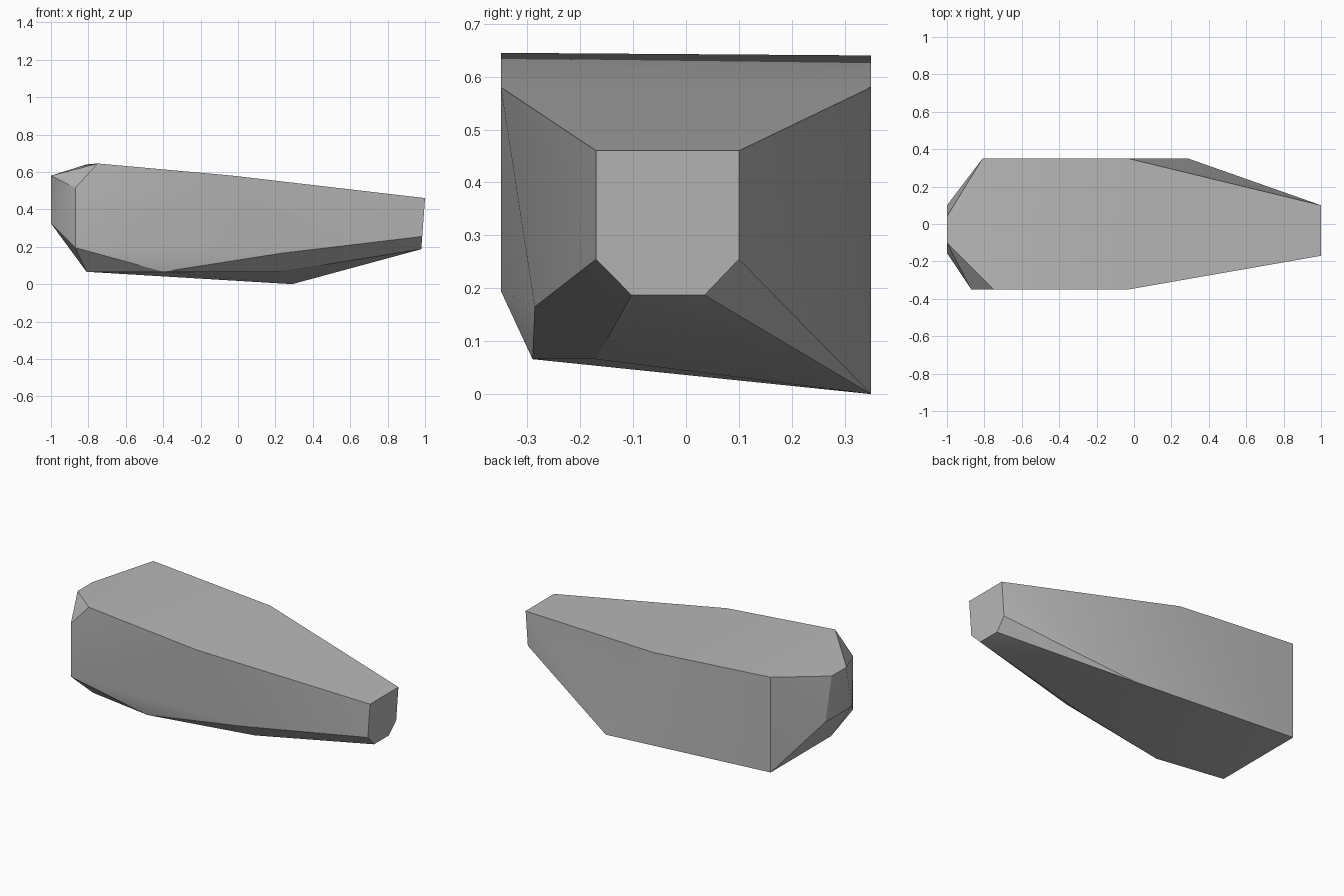
import bpy
import bmesh
import math

# Remove the default object
default = bpy.data.objects.get("Cube")
if default:
    bpy.data.objects.remove(default, do_unlink=True)


def make_material(name, color):
    material = bpy.data.materials.new(name)
    material.use_nodes = True
    material.diffuse_color = color
    shader = material.node_tree.nodes["Principled BSDF"]
    shader.inputs["Base Color"].default_value = color
    return material


def make_hull(name, points, material):
    """Wrap corner points in a faceted convex solid, merging flat facets."""
    bm = bmesh.new()
    for point in points:
        bm.verts.new(point)
    result = bmesh.ops.convex_hull(bm, input=bm.verts[:])
    unused = {g for g in result["geom_interior"] + result["geom_unused"]
              if isinstance(g, bmesh.types.BMVert) and g.is_valid}
    bmesh.ops.delete(bm, geom=list(unused), context="VERTS")
    bmesh.ops.dissolve_limit(bm, angle_limit=math.radians(1),
                             verts=bm.verts[:], edges=bm.edges[:])
    bmesh.ops.recalc_face_normals(bm, faces=bm.faces[:])
    mesh = bpy.data.meshes.new(name)
    bm.to_mesh(mesh)
    bm.free()
    mesh.materials.append(material)
    obj = bpy.data.objects.new(name, mesh)
    bpy.context.collection.objects.link(obj)
    return obj


half_width = 0.35

# Narrow end: a square facet with its lower corners cut off
narrow_end = [(1, -0.17, 0.46), (1, 0.1, 0.46),
              (0.985, -0.17, 0.255), (0.985, 0.1, 0.255),
              (0.98, -0.103, 0.187), (0.98, 0.035, 0.187)]

# Upper shoulders, where the sides start to taper
shoulders = [(-0.03, side * half_width, 0.58) for side in (-1, 1)]

# Flat back side
back_side = [(-0.81, half_width, 0.64), (-0.81, half_width, 0.066),
             (0.29, half_width, 0)]

# Front side and its cut corner towards the blunt end
front_side = [(-0.75, -half_width, 0.645), (-0.87, -half_width, 0.515),
              (-0.87, -half_width, 0.195)]

# Underside chamfers along the front
underside = [(-0.81, -0.225, 0.066), (-0.4, -0.29, 0.066),
             (0.23, -0.17, 0.066), (0.23, -0.286, 0.165)]

# Blunt end facet
blunt_end = [(-1, 0.1, 0.325), (-1, 0.04, 0.58),
             (-1, -0.1, 0.58), (-1, -0.155, 0.325)]

stone = make_material("stone grey", (0.48, 0.48, 0.48, 1))
rock = make_hull("rock", narrow_end + shoulders + back_side + front_side
                 + underside + blunt_end, stone)

# Soften shallow creases, keep the strong edges sharp
bpy.ops.object.select_all(action="DESELECT")
rock.select_set(True)
bpy.context.view_layer.objects.active = rock
bpy.ops.object.shade_smooth_by_angle(angle=math.radians(30))
